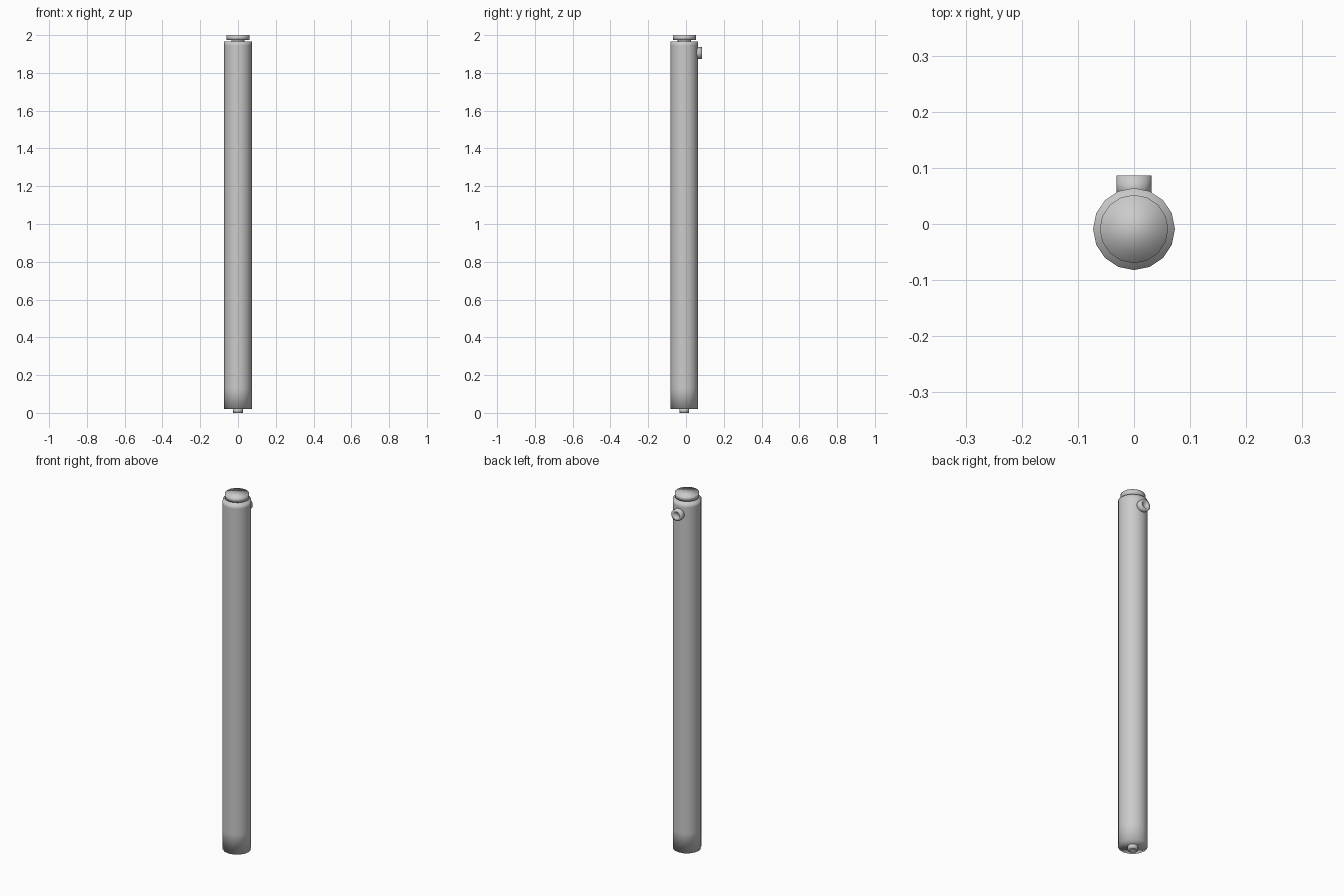
import bpy, bmesh, math
from mathutils import Matrix, Vector

cube = bpy.data.objects.get("Cube")
if cube:
    bpy.data.objects.remove(cube)

AXIS_Y = -0.009
SIDES = 16

grey = bpy.data.materials.new("plain grey")
grey.use_nodes = True
grey.diffuse_color = (0.6, 0.6, 0.6, 1)
grey.node_tree.nodes["Principled BSDF"].inputs["Base Color"].default_value = (0.6, 0.6, 0.6, 1)


def lathe(name, profile, matrix, smooth_angle=None):
    """Closed turned part from (radius, height) points, listed bottom to top."""
    bm = bmesh.new()
    rings = []
    for radius, height in profile:
        rings.append([bm.verts.new((radius * math.cos(a), radius * math.sin(a), height))
                      for a in (2 * math.pi * i / SIDES for i in range(SIDES))])
    for low, high in zip(rings, rings[1:]):
        for i in range(SIDES):
            j = (i + 1) % SIDES
            bm.faces.new((low[i], low[j], high[j], high[i]))
    bm.faces.new(rings[0][::-1])
    bm.faces.new(rings[-1])
    bm.transform(matrix)
    mesh = bpy.data.meshes.new(name)
    bm.to_mesh(mesh)
    bm.free()
    mesh.materials.append(grey)
    obj = bpy.data.objects.new(name, mesh)
    bpy.context.collection.objects.link(obj)
    bpy.ops.object.select_all(action='DESELECT')
    obj.select_set(True)
    bpy.context.view_layer.objects.active = obj
    if smooth_angle is None:
        bpy.ops.object.shade_smooth()
    else:
        bpy.ops.object.shade_smooth_by_angle(angle=math.radians(smooth_angle))
    return obj


upright = Matrix.Translation((0, AXIS_Y, 0))

# Long tube, softly shaded at both rims
lathe("tube_body", [(0.073, 0.02), (0.073, 0.13), (0.073, 1.945), (0.073, 1.965)], upright)

# Neck and end cap on top
lathe("top_neck", [(0.035, 1.96), (0.035, 1.98)], upright, 40)
lathe("top_cap", [(0.061, 1.974), (0.061, 2.0)], upright)

# Small pin under the tube, with a dimple
lathe("bottom_pin", [(0.012, 0.003), (0.014, 0.0), (0.026, 0.0), (0.026, 0.025)], upright)

# Round side fitting facing the back, with a recessed centre
backward = Matrix.Translation((0, 0, 1.905)) @ Vector((0, 0, 1)).rotation_difference(
    Vector((0, 1, 0))).to_matrix().to_4x4()
lathe("side_fitting", [(0.031, 0.045), (0.031, 0.086), (0.018, 0.086), (0.015, 0.08)], backward)
